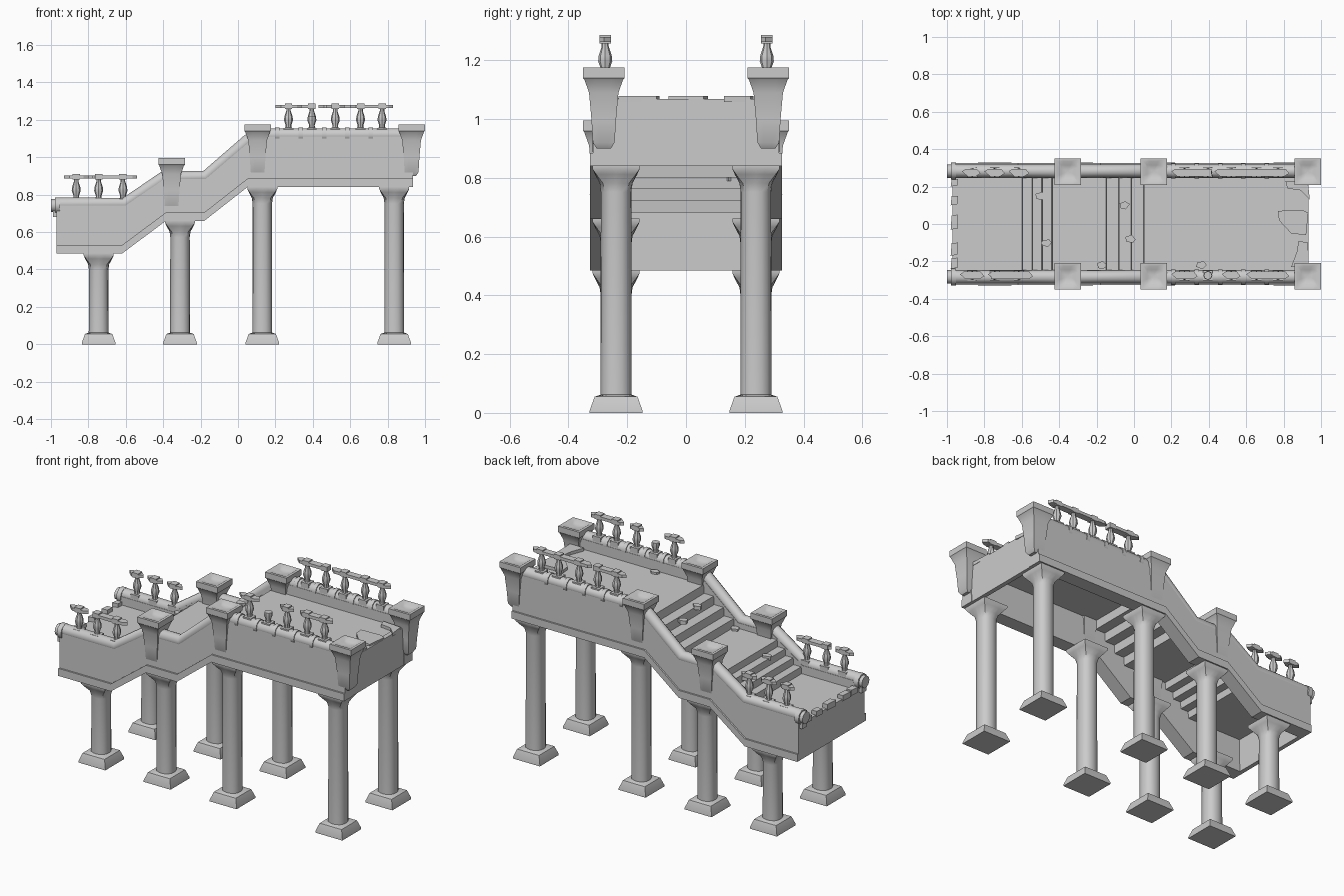
import bpy, bmesh, math, random
from mathutils import Vector

random.seed(4)
if "Cube" in bpy.data.objects:
    bpy.data.objects.remove(bpy.data.objects["Cube"])

stone = bpy.data.materials.new("grey stone")
stone.use_nodes = True
COLOR = (0.6, 0.6, 0.6, 1)
stone.diffuse_color = COLOR
stone.node_tree.nodes["Principled BSDF"].inputs["Base Color"].default_value = COLOR


def finish(name, bm, smooth=True):
    bmesh.ops.recalc_face_normals(bm, faces=bm.faces)
    mesh = bpy.data.meshes.new(name)
    bm.to_mesh(mesh)
    bm.free()
    ob = bpy.data.objects.new(name, mesh)
    bpy.context.collection.objects.link(ob)
    mesh.materials.append(stone)
    if smooth:
        bpy.ops.object.select_all(action='DESELECT')
        ob.select_set(True)
        bpy.context.view_layer.objects.active = ob
        bpy.ops.object.shade_smooth_by_angle(angle=math.radians(35))
    return ob


def extrude_profile(name, pts, y0, y1):
    """Extrude an xz outline along y."""
    bm = bmesh.new()
    face = bm.faces.new([bm.verts.new((x, y0, z)) for x, z in pts])
    new = bmesh.ops.extrude_face_region(bm, geom=[face])["geom"]
    bmesh.ops.translate(bm, vec=(0, y1 - y0, 0),
                        verts=[v for v in new if isinstance(v, bmesh.types.BMVert)])
    return finish(name, bm, False)


def slab(name, outline, z0, z1):
    """Extrude an xy outline upward."""
    bm = bmesh.new()
    face = bm.faces.new([bm.verts.new((x, y, z0)) for x, y in outline])
    new = bmesh.ops.extrude_face_region(bm, geom=[face])["geom"]
    bmesh.ops.translate(bm, vec=(0, 0, z1 - z0),
                        verts=[v for v in new if isinstance(v, bmesh.types.BMVert)])
    return finish(name, bm, False)


def box(name, x0, x1, y0, y1, z0, z1):
    return slab(name, [(x0, y0), (x1, y0), (x1, y1), (x0, y1)], z0, z1)


def stack(name, x, y, z, rings, n=16):
    """Loft rings of (height, half width, squareness) into a turned or square post."""
    bm = bmesh.new()
    loops = []
    for h, r, sq in rings:
        loop = []
        for i in range(n):
            a = 2 * math.pi * i / n
            c, s = math.cos(a), math.sin(a)
            k = r * (1 - sq + sq / max(abs(c), abs(s)))
            loop.append(bm.verts.new((x + k * c, y + k * s, z + h)))
        loops.append(loop)
    for a, b in zip(loops, loops[1:]):
        for i in range(n):
            bm.faces.new((a[i], a[(i + 1) % n], b[(i + 1) % n], b[i]))
    bm.faces.new(loops[0])
    bm.faces.new(loops[-1])
    return finish(name, bm)


def tube(name, path, radius, sides=12):
    """Round bar along an xz path at a fixed y."""
    curve = bpy.data.curves.new(name, 'CURVE')
    curve.dimensions = '3D'
    curve.bevel_depth = radius
    curve.bevel_resolution = sides // 4
    curve.use_fill_caps = True
    spline = curve.splines.new('POLY')
    spline.points.add(len(path) - 1)
    for p, co in zip(spline.points, path):
        p.co = (*co, 1)
    curve.materials.append(stone)
    ob = bpy.data.objects.new(name, curve)
    bpy.context.collection.objects.link(ob)
    return ob


BOTTOM = [(-0.97, 0.485), (-0.62, 0.485), (-0.385, 0.66), (-0.18, 0.66), (0.05, 0.84), (0.935, 0.84)]
TOP = [(-0.97, 0.75), (-0.605, 0.75), (-0.395, 0.893), (-0.175, 0.893), (0.055, 1.09), (0.1, 1.12), (0.935, 1.12)]
LIP = [(x, z + 0.045) for x, z in BOTTOM]

# Stepped walkway as one thin ribbon
deck = [(-0.96, 0.70), (-0.6, 0.70)]
for x0, z0, x1, z1 in ((-0.6, 0.70, -0.44, 0.86), (-0.15, 0.86, 0.05, 1.06)):
    for i in range(4):
        x = x0 + (x1 - x0) * i / 3
        z = z0 + (z1 - z0) * i / 4
        deck += [(x, z), (x + 0.004, z + (z1 - z0) / 4)]
deck.append((0.92, 1.06))
under = [(x + 0.012, z - 0.018) for x, z in reversed(deck)]
extrude_profile("walkway", deck + under, -0.25, 0.25)

# End plates
box("upper_end_plate", 0.905, 0.932, -0.25, 0.25, 0.84, 1.068)
box("lower_end_plate", -0.97, -0.945, -0.25, 0.25, 0.485, 0.70)

VASE = [(0, .026, 1), (.035, .026, 1), (.036, .016, 0), (.05, .015, 0), (.075, .024, 0),
        (.095, .022, 0), (.125, .012, 0), (.135, .012, 0), (.136, .02, 1), (.165, .02, 1)]
NEWEL = [(0, .024, 1), (.02, .037, 1), (.10, .042, 1), (.19, .05, 1), (.235, .066, 1), (.24, .071, 1),
         (.275, .071, 1), (.275, .055, 1), (.262, .035, 1), (.258, .01, 1)]

for s, side in ((-1, "right"), (1, "left")):
    # Side wall, lower lip and round coping
    extrude_profile(side + "_wall", BOTTOM + TOP[::-1], s * 0.245, s * 0.316)
    extrude_profile(side + "_wall_lip", BOTTOM + LIP[::-1], s * 0.243, s * 0.326)
    tube(side + "_coping", [(x, s * 0.283, z) for x, z in TOP], 0.036)
    for i, (x, r) in enumerate(((-0.985, 0.036), (-0.965, 0.045))):
        tube(f"{side}_coping_knob_{i}", [(x - 0.014, s * 0.283, 0.742), (x + 0.014, s * 0.283, 0.742)], r)
    box(side + "_end_scroll", -0.99, -0.96, s * 0.26, s * 0.306, 0.68, 0.74)
    # Newel posts
    for x, z in ((-0.355, 0.72), (0.105, 0.9), (0.928, 0.9)):
        stack(side + "_newel", x, s * 0.28, z, NEWEL)
    # Supporting columns
    for x, h in ((-0.745, .487), (-0.31, .662), (0.13, .842), (0.835, .842)):
        stack(side + "_column", x, s * 0.238, 0, [
            (0, .09, 1), (.008, .09, 1), (.055, .073, 1), (.062, .053, .15), (h - .09, .052, 0.1),
            (h - .06, .056, .3), (h - .03, .072, .8), (h - .012, .08, 1), (h, .08, 1)])
    # Coping rings between balusters
    for i in range(5):
        x = 0.21 + 0.125 * i
        tube(side + "_coping_ring", [(x - .012, s * .283, 1.121), (x + .012, s * .283, 1.121)], 0.04)

# Balusters, with broken ones on the right side
for s, side, upper in ((-1, "right", (0.27, 0.52, 0.655, 0.77)), (1, "left", (0.27, 0.395, 0.52, 0.655, 0.77))):
    for x in upper:
        stack(side + "_baluster", x, s * 0.275, 1.122, VASE, 8)
    for x in (-0.865, -0.745, -0.615):
        stack(side + "_baluster", x, s * 0.275, 0.745, VASE, 8)
stack("broken_baluster", 0.395, -0.275, 1.122, VASE[:6], 8)


def rail(name, x0, x1, y, z):
    """Broken handrail piece with ragged pointed ends."""
    left = [(x0 + 0.03, y - .02), (x1 - 0.025, y - .02)]
    slab(name, left + [(x1, y - .004), (x1 - .02, y + .02), (x0 + .02, y + .02), (x0, y + .006)], z, z + .018)


# Handrail fragments
for x0, x1, y, z in ((0.2, 0.41, .275, 1.262), (0.43, 0.83, .275, 1.262),
                     (0.2, 0.34, -.275, 1.262), (0.47, 0.57, -.275, 1.262), (0.6, 0.83, -.275, 1.262),
                     (-0.93, -0.8, -.275, .885), (-0.78, -0.54, -.275, .885),
                     (-0.92, -0.82, .275, .885), (-0.8, -0.69, .275, .885), (-0.67, -0.56, .275, .885)):
    rail("handrail_piece", x0, x1, y, z)

# Broken paving at the upper end
slab("paving_centre", [(.92, -.06), (.932, .06), (.90, .075), (.77, .07), (.775, .02), (.84, -.05)], 1.058, 1.078)
slab("paving_right", [(.935, -.23), (.93, -.1), (.88, -.09), (.87, -.15), (.84, -.23)], 1.058, 1.078)
slab("paving_left", [(.94, .13), (.93, .22), (.81, .23), (.82, .19), (.89, .18)], 1.058, 1.078)

# Crumbled blocks along the lower end
for y0, y1 in ((-.24, -.18), (-.17, -.10), (-.03, .05), (.10, .15), (.20, .24)):
    d = random.uniform(0, 0.01)
    slab("crumbled_block", [(-.98, y0), (-.945 + d, y0 + .006), (-.94 - d, y1), (-.975, y1 - d)], .69, .722 + d)

# Loose rubble on the steps and decks
for x, y, z in ((-.17, -.22, .86), (.36, -.22, 1.06), (-.05, .1, 1.0), (-.02, -.08, 1.01), (-.5, .15, .80), (-.47, -.1, .82)):
    pts = []
    for i in range(5):
        a = i * math.tau / 5 + random.uniform(-.3, .3)
        pts.append((x + .03 * math.cos(a), y + .022 * math.sin(a)))
    slab("rubble", pts, z - .01, z + .012)
